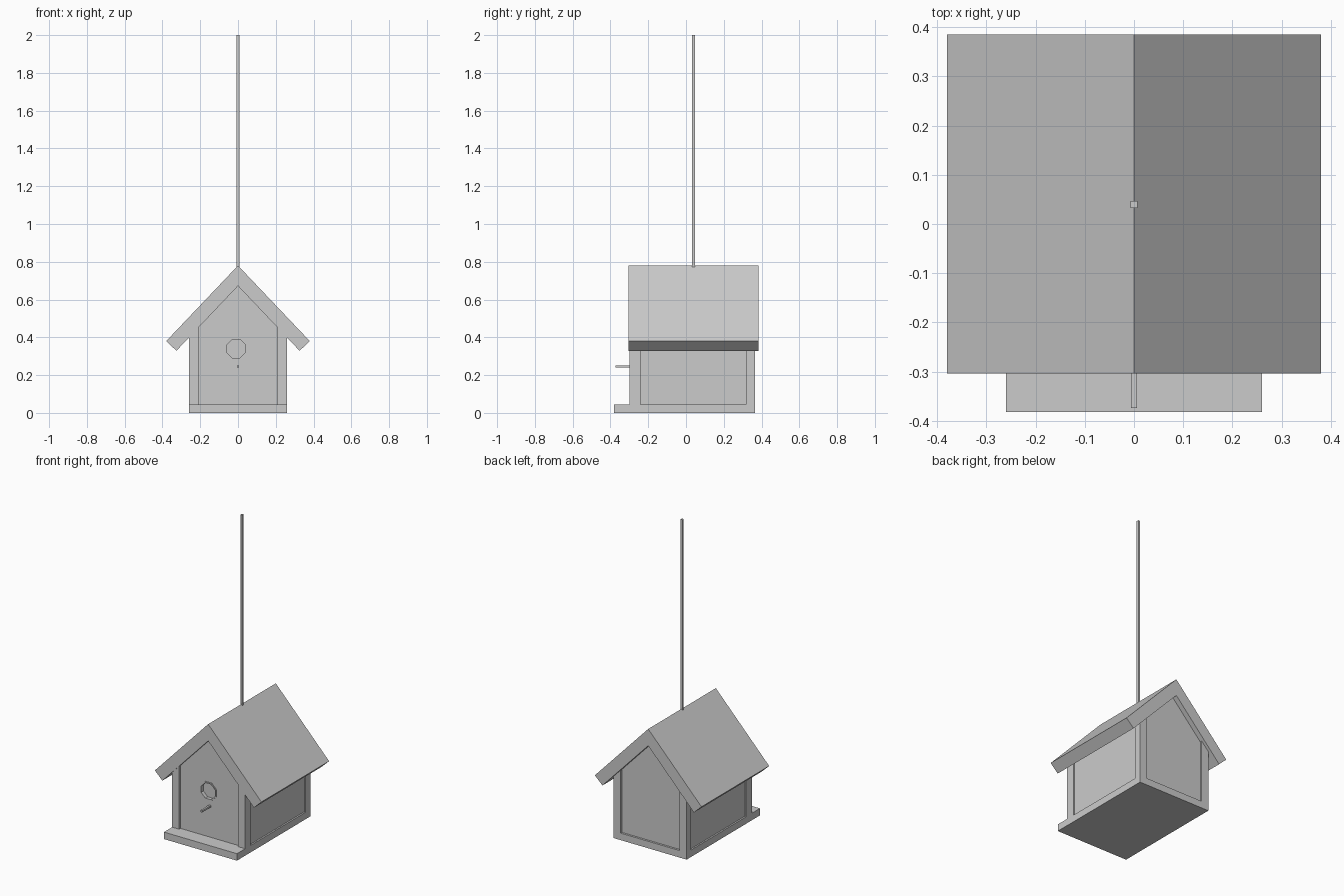
import bpy, bmesh, math

if "Cube" in bpy.data.objects:
    bpy.data.objects.remove(bpy.data.objects["Cube"])

SLOPE = 0.4 / 0.38


def under_roof(x):
    return 0.672 - SLOPE * abs(x)


def prism(name, profile, y0, y1):
    """Extrude an (x, z) profile along y."""
    bm = bmesh.new()
    face = bm.faces.new([bm.verts.new((x, y0, z)) for x, z in profile])
    ext = bmesh.ops.extrude_face_region(bm, geom=[face])
    verts = [v for v in ext["geom"] if isinstance(v, bmesh.types.BMVert)]
    bmesh.ops.translate(bm, verts=verts, vec=(0, y1 - y0, 0))
    bmesh.ops.recalc_face_normals(bm, faces=bm.faces)
    mesh = bpy.data.meshes.new(name)
    bm.to_mesh(mesh)
    bm.free()
    ob = bpy.data.objects.new(name, mesh)
    bpy.context.collection.objects.link(ob)
    return ob


def box(name, x0, x1, y0, y1, z0, z1):
    return prism(name, [(x0, z0), (x1, z0), (x1, z1), (x0, z1)], y0, y1)


def octagon(r, cx=-0.01, cz=0.34):
    angles = [math.pi / 8 + i * math.pi / 4 for i in range(8)]
    return [(cx + r * math.cos(a), cz + r * math.sin(a)) for a in angles]


def cut(ob, cutter):
    mod = ob.modifiers.new("cut", "BOOLEAN")
    mod.object = cutter
    mod.operation = "DIFFERENCE"
    mod.solver = "EXACT"
    cutter.hide_render = True
    cutter.hide_set(True)


# Floor slab with front ledge
box("floor", -0.26, 0.26, -0.382, 0.365, 0, 0.045)

# Recessed walls
walls = prism("walls", [(-0.25, 0.04), (0.25, 0.04), (0.25, under_roof(0.25)),
                        (0, under_roof(0)), (-0.25, under_roof(0.25))], -0.285, 0.352)

# Corner posts, tops cut to the roof slope
for side, s in (("left", -1), ("right", 1)):
    for end, y0, y1 in (("front", -0.299, -0.242), ("back", 0.318, 0.365)):
        prism(f"{end}_{side}_post",
              [(s * 0.21, 0.045), (s * 0.26, 0.045),
               (s * 0.26, under_roof(0.26)), (s * 0.21, under_roof(0.21))], y0, y1)

# Gable roof
prism("roof", [(0, 0.78), (0.38, 0.38), (0.326, 0.672 - SLOPE * 0.326), (0, 0.672),
               (-0.326, 0.672 - SLOPE * 0.326), (-0.38, 0.38)], -0.304, 0.385)

# Entrance hole with a thin rim
cut(walls, prism("hole_cutter", octagon(0.055), -0.4, -0.265))
rim = prism("hole_rim", octagon(0.061), -0.291, -0.27)
cut(rim, prism("rim_cutter", octagon(0.053), -0.4, -0.2))

# Perch and hanging rod
box("perch", -0.006, 0.006, -0.374, -0.27, 0.239, 0.251)
box("hanging_rod", -0.007, 0.007, 0.033, 0.047, 0.76, 2.0)
